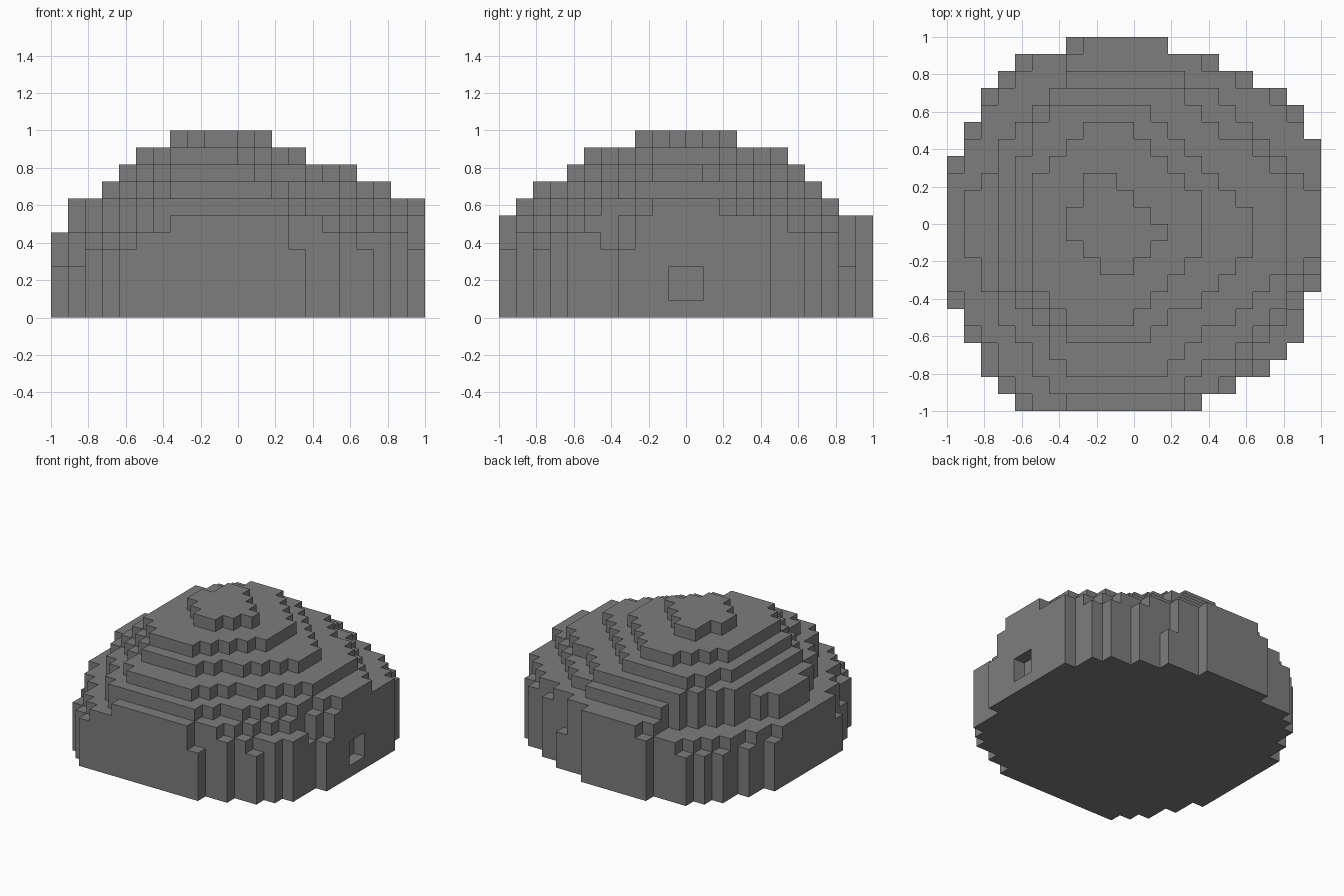
import bpy
import bmesh
from mathutils import Vector

default_cube = bpy.data.objects.get("Cube")
if default_cube:
    bpy.data.objects.remove(default_cube, do_unlink=True)

COUNT = 22
CELL = 2 / COUNT

# Ground outline: first and last column of every row, from back to front
BASE_LEFT = [7, 4, 3, 2, 2, 1, 1] + [0] * 9 + [1, 1, 2, 2, 3, 4]
BASE_RIGHT = [13, 16, 18, 20, 21, 21] + [22] * 9 + [21, 21, 21, 20, 19, 17, 15]


def base_layer():
    return {(column, row)
            for row, (left, right) in enumerate(zip(BASE_LEFT, BASE_RIGHT))
            for column in range(left, right)}


def rounded_layer(box, back, right, front, left, power):
    """Cells of a box whose corners are rounded between the straight edge spans."""
    x_min, x_max, y_min, y_max = box
    corners = [
        (x_min, y_min, back[0], left[0]),
        (x_max, y_min, back[1], right[0]),
        (x_max, y_max, front[1], right[1]),
        (x_min, y_max, front[0], left[1]),
    ]

    def inside(x, y):
        for corner_x, corner_y, centre_x, centre_y in corners:
            u = (x - centre_x) / (corner_x - centre_x)
            v = (y - centre_y) / (corner_y - centre_y)
            if u > 0 and v > 0 and u ** power + v ** power > 1.001:
                return False
        return True

    return {(column, row)
            for column in range(x_min, x_max)
            for row in range(y_min, y_max)
            if inside(column + 0.5, row + 0.5)}


# Upright wall, with lowered cells along its rim
base = base_layer()
low_rim = {(0, 15), (1, 17), (15, 1)}
high_rim = {(21, 14), (20, 15), (18, 19), (14, 21), (4, 21), (3, 20),
            (2, 19), (2, 18), (0, 7), (1, 5), (2, 3), (3, 2), (4, 1)}
layers = [base, base, base, base - low_rim, base - low_rim - high_rim]

# Stepped roof, each layer resting on the one below
roof = [
    rounded_layer((1, 22, 0, 22), (9, 13), (6, 14), (7, 14), (10, 12), 1.1),
    rounded_layer((1, 22, 2, 21), (6, 13), (10, 12), (7, 13), (10, 12), 1.2),
    rounded_layer((3, 20, 3, 20), (5, 13), (9, 13), (8, 12), (8, 14), 1.1),
    rounded_layer((4, 18, 4, 18), (6, 11), (10, 13), (7, 11), (8, 14), 1),
    rounded_layer((5, 15, 5, 17), (9, 10), (10, 12), (8, 11), (9, 14), 1),
    rounded_layer((7, 13, 8, 14), (8, 10), (11, 12), (9, 11), (10, 12), 0.65),
]
for layer in roof:
    layers.append(layer & layers[-1])

solid = {(column, row, level)
         for level, layer in enumerate(layers)
         for column, row in layer}

# Small square window recess in the left side
solid -= {(21, row, level) for row in (10, 11) for level in (1, 2)}

# Skin of the blocks: one square wherever a filled cell meets an empty one
bm = bmesh.new()
for cell in solid:
    centre = Vector(((cell[0] + 0.5) * CELL - 1,
                     1 - (cell[1] + 0.5) * CELL,
                     (cell[2] + 0.5) * CELL))
    for axis in range(3):
        for sign in (-1, 1):
            neighbour = list(cell)
            neighbour[axis] += sign
            if tuple(neighbour) in solid:
                continue
            normal = Vector((0, 0, 0))
            normal[axis] = -sign if axis == 1 else sign
            side = Vector((normal.y, normal.z, normal.x))
            up = normal.cross(side)
            corners = (-side - up, side - up, side + up, up - side)
            bm.faces.new([bm.verts.new(centre + (normal + corner) * CELL / 2)
                          for corner in corners])
bmesh.ops.remove_doubles(bm, verts=bm.verts, dist=CELL / 100)
bmesh.ops.recalc_face_normals(bm, faces=bm.faces)

mesh = bpy.data.meshes.new("stepped_dome")
bm.to_mesh(mesh)
bm.free()
dome = bpy.data.objects.new("stepped_dome", mesh)
bpy.context.collection.objects.link(dome)

# Plain stone colour
stone = bpy.data.materials.new("grey_stone")
stone.use_nodes = True
colour = (0.205, 0.205, 0.205, 1)
stone.diffuse_color = colour
stone.node_tree.nodes["Principled BSDF"].inputs["Base Color"].default_value = colour
mesh.materials.append(stone)
